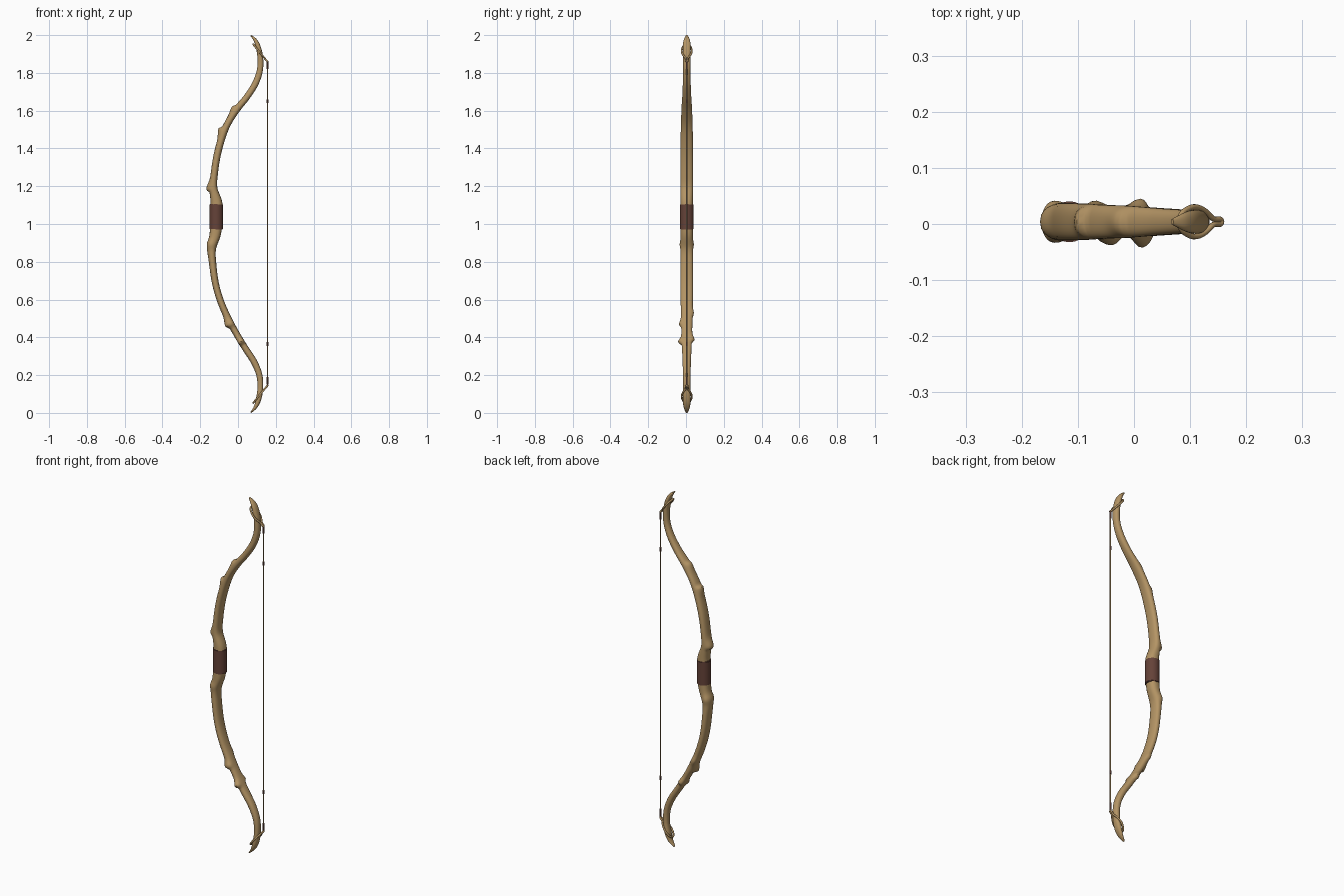
import bpy, bmesh, math
from mathutils import Vector

if "Cube" in bpy.data.objects:
    bpy.data.objects.remove(bpy.data.objects["Cube"])

Y0 = 0.004  # centre plane of the bow


def material(name, col):
    m = bpy.data.materials.new(name)
    m.diffuse_color = (*col, 1)
    m.use_nodes = True
    m.node_tree.nodes["Principled BSDF"].inputs["Base Color"].default_value = m.diffuse_color
    return m


wood = material("tan wood", (0.46, 0.30, 0.13))
leather = material("brown leather", (0.13, 0.055, 0.04))


def finish(name, bm, mat):
    bmesh.ops.recalc_face_normals(bm, faces=bm.faces)
    me = bpy.data.meshes.new(name)
    bm.to_mesh(me)
    bm.free()
    me.materials.append(mat)
    ob = bpy.data.objects.new(name, me)
    bpy.context.collection.objects.link(ob)
    bpy.context.view_layer.objects.active = ob
    ob.select_set(True)
    bpy.ops.object.shade_smooth_by_angle(angle=math.radians(45))
    ob.select_set(False)
    return ob


def catmull(rows, steps):
    out = []
    for i in range(len(rows) - 1):
        a, b, c, d = (rows[max(0, min(len(rows) - 1, i + k))] for k in (-1, 0, 1, 2))
        for s in range(steps):
            t = s / steps
            out.append([0.5 * (2 * q + (r - p) * t + (2 * p - 5 * q + 4 * r - w) * t * t
                               + (3 * q - p - 3 * r + w) * t ** 3)
                        for p, q, r, w in zip(a, b, c, d)])
    out.append(list(rows[-1]))
    return out


# Stave: x, z, half thickness, half width along the limb
stave = [
    (0.068, 0.002, 0.003, 0.005), (0.092, 0.030, 0.009, 0.016), (0.108, 0.07, 0.014, 0.021),
    (0.118, 0.13, 0.015, 0.019), (0.113, 0.20, 0.016, 0.020), (0.085, 0.27, 0.017, 0.022),
    (0.040, 0.34, 0.017, 0.025), (-0.003, 0.41, 0.017, 0.028), (-0.047, 0.49, 0.018, 0.030),
    (-0.088, 0.58, 0.018, 0.032), (-0.118, 0.68, 0.018, 0.033), (-0.134, 0.79, 0.019, 0.033),
    (-0.137, 0.87, 0.021, 0.033), (-0.120, 0.95, 0.030, 0.033), (-0.115, 1.03, 0.032, 0.033),
    (-0.114, 1.11, 0.031, 0.033), (-0.130, 1.19, 0.021, 0.033), (-0.125, 1.27, 0.019, 0.033),
    (-0.109, 1.37, 0.019, 0.033), (-0.081, 1.47, 0.019, 0.032), (-0.050, 1.54, 0.018, 0.030),
    (-0.004, 1.61, 0.018, 0.028), (0.045, 1.67, 0.017, 0.024), (0.090, 1.74, 0.017, 0.021),
    (0.115, 1.81, 0.016, 0.019), (0.118, 1.88, 0.015, 0.020), (0.106, 1.94, 0.013, 0.021),
    (0.090, 1.975, 0.009, 0.016), (0.068, 1.998, 0.003, 0.005)]

# Knots: z, angle round the limb (0 = outer side, 90 = +y), height, spread below, spread above
knots = [(1.185, 0, 0.017, 0.008, 0.035), (1.495, 0, 0.014, 0.035, 0.008),
         (1.605, 0, 0.011, 0.030, 0.009), (0.885, 0, 0.007, 0.05, 0.03),
         (0.468, -25, 0.017, 0.007, 0.035), (0.375, -85, 0.020, 0.008, 0.022),
         (0.385, 90, 0.014, 0.008, 0.025), (0.53, 80, 0.007, 0.02, 0.02),
         (0.47, -90, 0.010, 0.01, 0.02), (0.89, 60, 0.006, 0.02, 0.02),
         (0.89, -60, 0.006, 0.02, 0.02)]

N = 28
path = catmull(stave, 9)
bm = bmesh.new()
rings = []
for i, (x, z, h, w) in enumerate(path):
    p, q = path[max(0, i - 1)], path[min(len(path) - 1, i + 1)]
    n = Vector((p[1] - q[1], 0, q[0] - p[0])).normalized()  # outer side of the limb
    ring = []
    for k in range(N):
        a = 2 * math.pi * k / N
        ca, sa = math.cos(a), math.sin(a)
        e = 0.85  # slightly squared oval section
        v = (n * (math.copysign(abs(ca) ** e, ca) * h)
             + Vector((0, math.copysign(abs(sa) ** e, sa) * w, 0)))
        for kz, ka, kh, lo, hi in knots:
            s = (z - kz) / (hi if z > kz else lo)
            d = (a - math.radians(ka) + math.pi) % (2 * math.pi) - math.pi
            v += (n * ca + Vector((0, sa, 0))) * kh * math.exp(-s * s - (d / 0.75) ** 2)
        ring.append(bm.verts.new(Vector((x, Y0, z)) + v))
    rings.append(ring)
for r, s in zip(rings, rings[1:]):
    for k in range(N):
        bm.faces.new((r[k], r[(k + 1) % N], s[(k + 1) % N], s[k]))
bm.faces.new(rings[0])
bm.faces.new(rings[-1])
finish("stave", bm, wood)


def rod(name, x, z0, z1, r, mat, sides=12, bevel=0):
    bm = bmesh.new()
    bmesh.ops.create_cone(bm, cap_ends=True, segments=sides, radius1=r, radius2=r, depth=z1 - z0)
    bmesh.ops.translate(bm, verts=bm.verts, vec=(x, Y0, (z0 + z1) / 2))
    if bevel:
        rim = [e for e in bm.edges if abs(e.verts[0].co.z - e.verts[1].co.z) < 1e-5]
        bmesh.ops.bevel(bm, geom=rim, offset=bevel, segments=2, affect='EDGES')
    return finish(name, bm, mat)


# Leather grip, bowstring and its wrapped servings
rod("grip_wrap", -0.115, 0.97, 1.105, 0.0365, leather, 24, 0.003)
SX = 0.156
rod("bowstring", SX, 0.145, 1.862, 0.0035, wood)
for i, (a, b) in enumerate([(0.15, 0.19), (0.355, 0.375), (1.64, 1.66), (1.82, 1.86)]):
    rod(f"string_serving_{i}", SX, a, b, 0.005, leather)

# String loops round both tips (x, half width, z of the upper loop)
half = [(SX, 0.0, 1.860), (0.142, 0.005, 1.876), (0.128, 0.018, 1.893), (0.112, 0.026, 1.912),
        (0.096, 0.023, 1.932), (0.084, 0.012, 1.947), (0.081, 0.0, 1.951)]
loop = half + [(x, -y, z) for x, y, z in reversed(half[1:-1])]
for name, flip in (("upper_string_loop", False), ("lower_string_loop", True)):
    cu = bpy.data.curves.new(name, 'CURVE')
    cu.dimensions = '3D'
    cu.bevel_depth = 0.005
    cu.bevel_resolution = 3
    sp = cu.splines.new('BEZIER')
    sp.bezier_points.add(len(loop) - 1)
    for bp, (x, y, z) in zip(sp.bezier_points, loop):
        bp.co = (x, Y0 + y, 2.004 - z if flip else z)
        bp.handle_left_type = bp.handle_right_type = 'AUTO'
    sp.use_cyclic_u = True
    sp.resolution_u = 6
    cu.materials.append(wood)
    bpy.context.collection.objects.link(bpy.data.objects.new(name, cu))
